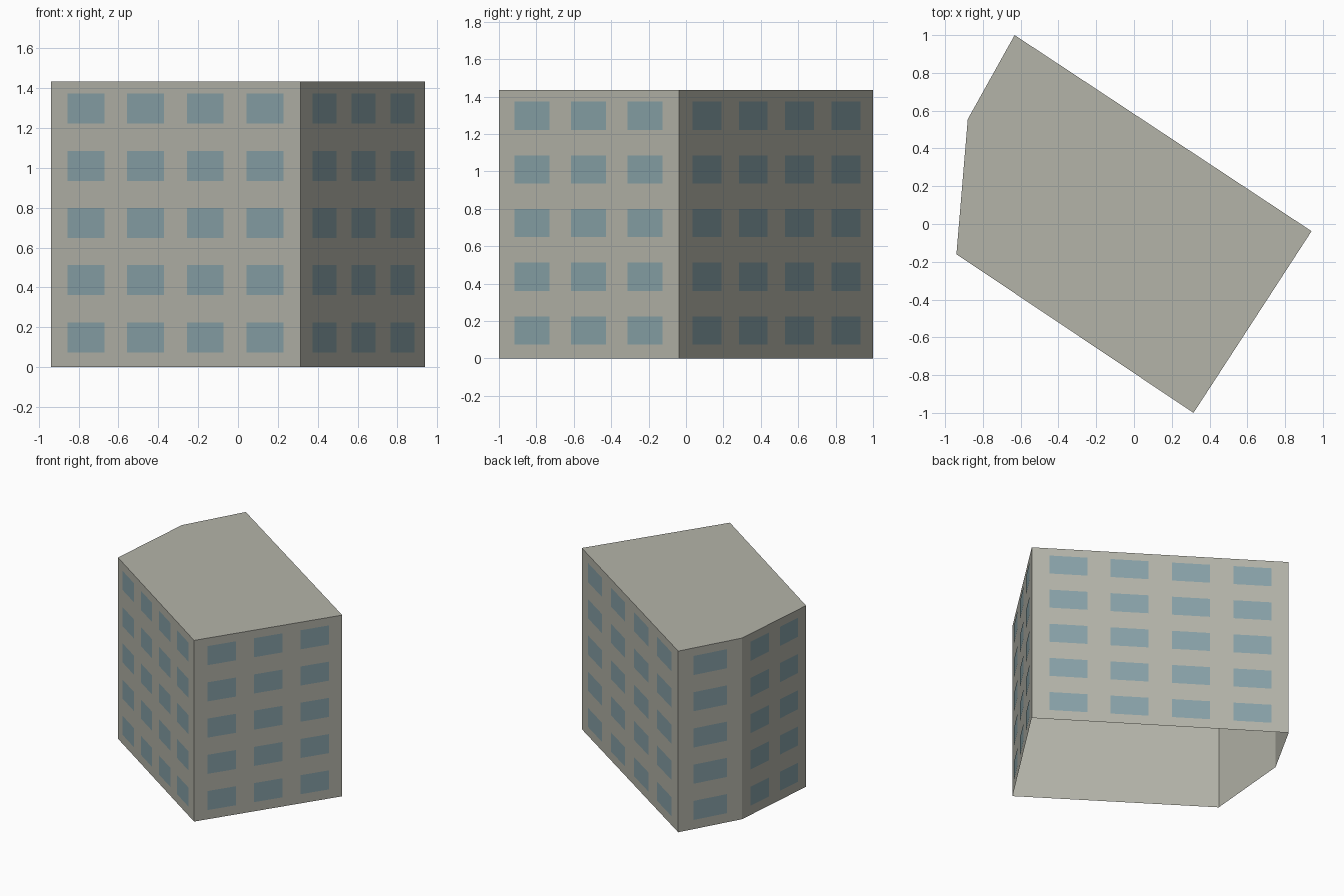
import bpy
import bmesh
from mathutils import Vector

cube = bpy.data.objects.get("Cube")
if cube:
    bpy.data.objects.remove(cube, do_unlink=True)

HEIGHT = 1.435
FLOORS = 5
# Footprint corners, counter-clockwise, each with the window columns on the wall that follows
FOOTPRINT = [((-0.94, -0.16), 4), ((0.315, -1.0), 3), ((0.94, -0.038), 4),
             ((-0.632, 1.0), 1), ((-0.88, 0.555), 2)]
corners = [Vector((x, y, 0)) for (x, y), _ in FOOTPRINT]
up = Vector((0, 0, 1))


def make_material(name, color):
    mat = bpy.data.materials.new(name)
    mat.use_nodes = True
    mat.diffuse_color = (*color, 1)
    mat.node_tree.nodes["Principled BSDF"].inputs["Base Color"].default_value = (*color, 1)
    return mat


def make_object(name, bm, mat):
    mesh = bpy.data.meshes.new(name)
    bm.to_mesh(mesh)
    bm.free()
    mesh.materials.append(mat)
    obj = bpy.data.objects.new(name, mesh)
    bpy.context.collection.objects.link(obj)
    return obj


def add_face(bm, points):
    return bm.faces.new([bm.verts.new(p) for p in points])


concrete = make_material("warm grey concrete", (0.456, 0.456, 0.397))
glass = make_material("blue grey glass", (0.246, 0.361, 0.392))

# Building shell: walls and flat roof, open underneath
bm = bmesh.new()
base = [bm.verts.new(c) for c in corners]
top = [bm.verts.new(c + up * HEIGHT) for c in corners]
for i in range(len(base)):
    j = (i + 1) % len(base)
    bm.faces.new((base[i], base[j], top[j], top[i]))
bm.faces.new(top)
make_object("building_shell", bm, concrete)

# Window panes: thin plates in even rows and columns just proud of each wall
storey = HEIGHT / FLOORS
for i, (_, columns) in enumerate(FOOTPRINT):
    start, end = corners[i], corners[(i + 1) % len(corners)]
    wall = end - start
    outward = wall.cross(up).normalized() * 0.003
    pitch = 1 / (columns + 0.19)
    bm = bmesh.new()
    for col in range(columns):
        u = (0.285 + col) * pitch
        left = start + wall * u + outward
        right = start + wall * (u + 0.62 * pitch) + outward
        for floor in range(FLOORS):
            low = up * (floor * storey + 0.074)
            high = up * (floor * storey + 0.225)
            add_face(bm, (left + low, right + low, right + high, left + high))
    make_object(f"windows_wall_{i + 1}", bm, glass)
